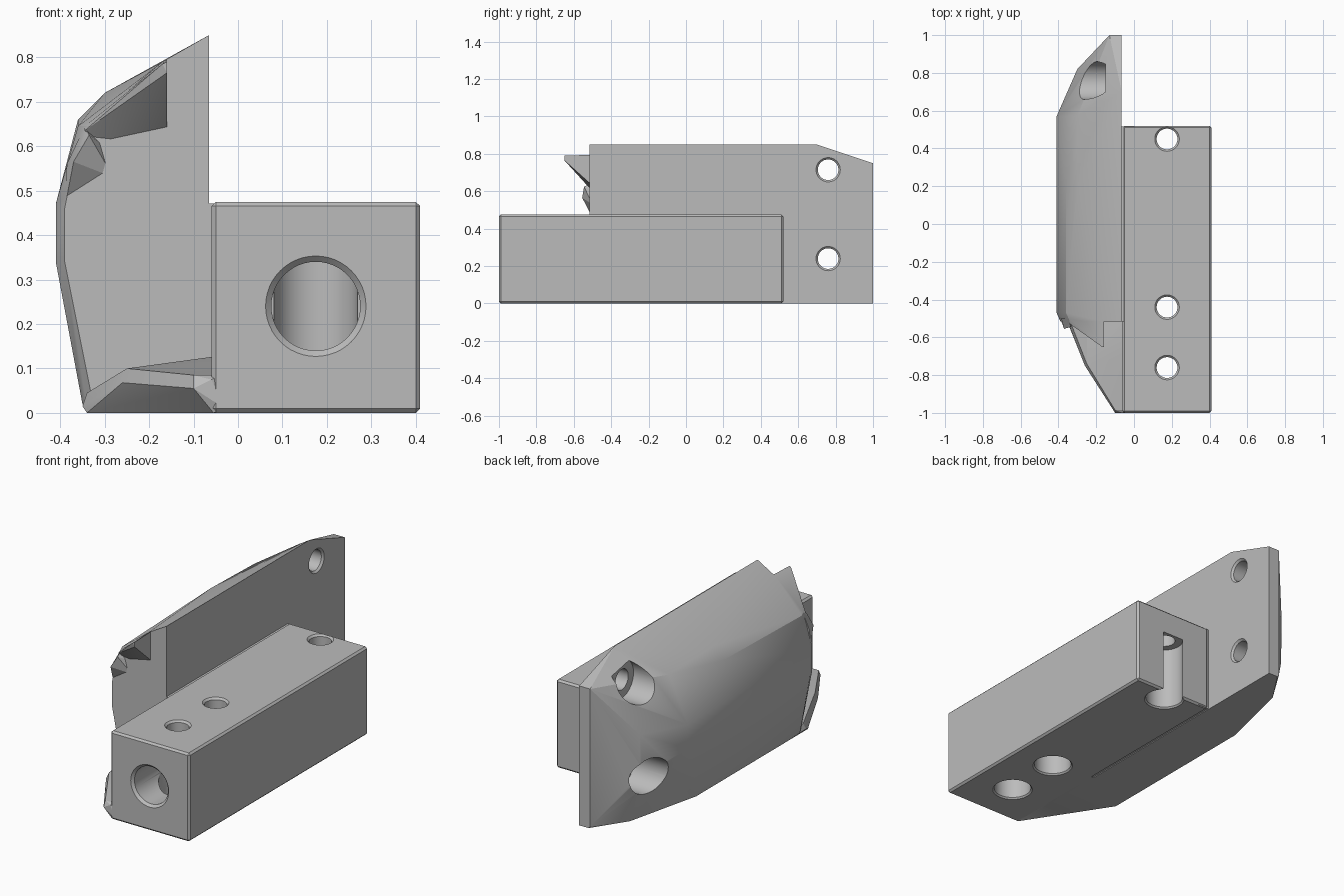
import bpy, bmesh, math
from mathutils import Vector, Matrix

cube = bpy.data.objects.get("Cube")
if cube:
    bpy.data.objects.remove(cube, do_unlink=True)

grey = bpy.data.materials.new("plain grey")
grey.use_nodes = True
COLOUR = (0.5, 0.5, 0.5, 1)
grey.diffuse_color = COLOUR
grey.node_tree.nodes["Principled BSDF"].inputs["Base Color"].default_value = COLOUR


def make(name, bm):
    bmesh.ops.recalc_face_normals(bm, faces=bm.faces)
    mesh = bpy.data.meshes.new(name)
    bm.to_mesh(mesh)
    bm.free()
    mesh.materials.append(grey)
    ob = bpy.data.objects.new(name, mesh)
    bpy.context.scene.collection.objects.link(ob)
    return ob


def hull(name, points):
    bm = bmesh.new()
    for p in points:
        bm.verts.new(p)
    res = bmesh.ops.convex_hull(bm, input=bm.verts)
    loose = [v for v in res["geom_interior"] if isinstance(v, bmesh.types.BMVert)]
    bmesh.ops.delete(bm, geom=loose, context="VERTS")
    bmesh.ops.dissolve_limit(bm, angle_limit=0.01, verts=bm.verts, edges=bm.edges)
    return make(name, bm)


def box(name, lo, hi, chamfer=0):
    bm = bmesh.new()
    bmesh.ops.create_cube(bm, size=1)
    lo, hi = Vector(lo), Vector(hi)
    for v in bm.verts:
        v.co = (lo + hi) / 2 + v.co * (hi - lo)
    if chamfer:
        bmesh.ops.bevel(bm, geom=bm.edges[:], offset=chamfer, segments=1, affect="EDGES")
    return make(name, bm)


def drill(origin, axis, profile, sides=48):
    """Stepped round cutter: profile lists (distance along axis, radius)."""
    bm = bmesh.new()
    turn = Vector(axis).to_track_quat("Z", "Y").to_matrix().to_4x4()
    place = Matrix.Translation(origin) @ turn
    rings = []
    for d, r in profile:
        angles = [2 * math.pi * i / sides for i in range(sides)]
        rings.append([bm.verts.new(place @ Vector((r * math.cos(a), r * math.sin(a), d)))
                      for a in angles])
    for a, b in zip(rings, rings[1:]):
        for i in range(sides):
            j = (i + 1) % sides
            bm.faces.new((a[i], a[j], b[j], b[i]))
    bm.faces.new(rings[0])
    bm.faces.new(rings[-1])
    cutter = make("drill", bm)
    cutter.hide_render = True
    return cutter


def combine(target, tool, operation):
    mod = target.modifiers.new("combine", "BOOLEAN")
    mod.operation, mod.solver, mod.object = operation, "EXACT", tool
    bpy.context.view_layer.update()
    graph = bpy.context.evaluated_depsgraph_get()
    mesh = bpy.data.meshes.new_from_object(target.evaluated_get(graph))
    target.modifiers.clear()
    target.data = mesh
    bpy.data.objects.remove(tool, do_unlink=True)


# Main mounting block
body = box("mounting_block", (-0.06, -1, 0), (0.41, 0.52, 0.475), 0.01)

# Faceted side shell, as cross-sections (x, z) along y
INNER = -0.065
sections = {
    -0.515: [(INNER, 0.85), (-0.17, 0.79), (-0.34, 0.645), (-0.37, 0.56),
             (-0.39, 0.46), (-0.39, 0.34), (-0.33, 0.04), (-0.32, 0)],
    -0.47: [(-0.36, 0.645), (-0.41, 0.47), (-0.41, 0.34), (-0.35, 0.02), (-0.34, 0)],
    0.2: [(-0.3, 0.72), (-0.36, 0.66)],
    0.4: [(-0.17, 0.79), (-0.34, 0), (-0.35, 0.02)],
    0.57: [(-0.3, 0.71), (-0.41, 0.47), (-0.41, 0.34)],
    0.7: [(INNER, 0.85), (-0.13, 0.81)],
    0.82: [(-0.3, 0.48), (-0.3, 0.25), (-0.24, 0)],
    1: [(INNER, 0.75), (-0.13, 0.75), (-0.13, 0.01), (-0.12, 0), (INNER, 0)],
}
shell = hull("side_shell", [(x, y, z) for y, sec in sections.items() for x, z in sec]
             + [(INNER, -0.515, 0)])
web = box("joining_web", (-0.1, -0.515, 0.004), (0, 0.515, 0.471))

# Low front lip beside the block
lip = hull("front_lip", [
    (-0.03, -1, 0.01), (-0.055, -0.99, 0), (-0.06, -1, 0.075), (-0.1, -1, 0.055),
    (-0.1, -0.985, 0.085), (-0.03, -0.985, 0.085), (-0.26, -0.75, 0.068),
    (-0.25, -0.74, 0.1), (-0.35, -0.52, 0.015), (-0.34, -0.55, 0), (-0.34, -0.51, 0.045),
    (-0.25, -0.5, 0.1), (-0.03, -0.5, 0.13), (-0.34, -0.4, 0), (-0.03, -0.4, 0)])

# Broken-edge spikes at the front of the shell
upper = hull("upper_spike", [
    (-0.17, -0.65, 0.785), (-0.16, -0.65, 0.79), (-0.16, -0.65, 0.765),
    (-0.16, -0.5, 0.795), (-0.16, -0.5, 0.63), (-0.3, -0.5, 0.6),
    (-0.345, -0.525, 0.635), (-0.345, -0.5, 0.645)])
lower = hull("lower_spike", [
    (-0.37, -0.555, 0.565), (-0.335, -0.545, 0.625), (-0.3, -0.5, 0.6),
    (-0.28, -0.5, 0.53), (-0.39, -0.5, 0.46), (-0.385, -0.5, 0.56), (-0.345, -0.5, 0.645)])

for part in (web, shell, lip, upper, lower):
    combine(body, part, "UNION")

# Vertical bolt holes, counterbored from below
for y in (0.45, -0.44, -0.76):
    combine(body, drill((0.175, y, 0), (0, 0, 1), [
        (-0.02, 0.12), (0.008, 0.094), (0.345, 0.094), (0.345, 0.055),
        (0.465, 0.055), (0.485, 0.075)]), "DIFFERENCE")

# Front bore ending in the second bolt hole
combine(body, drill((0.175, -1, 0.24), (0, 1, 0), [
    (-0.02, 0.133), (0.013, 0.1), (0.56, 0.1)]), "DIFFERENCE")

# Cross holes through the shell, counterbored from outside
for z in (0.24, 0.715):
    combine(body, drill((INNER, 0.76, z), (-1, 0, 0), [
        (-0.02, 0.085), (0.01, 0.055), (0.085, 0.055), (0.085, 0.1), (0.5, 0.1)]),
        "DIFFERENCE")

# Smooth round walls, crisp facets
body.name = "rail_mount_body"
bpy.ops.object.select_all(action="DESELECT")
body.select_set(True)
bpy.context.view_layer.objects.active = body
bpy.ops.object.shade_smooth_by_angle(angle=math.radians(22))
